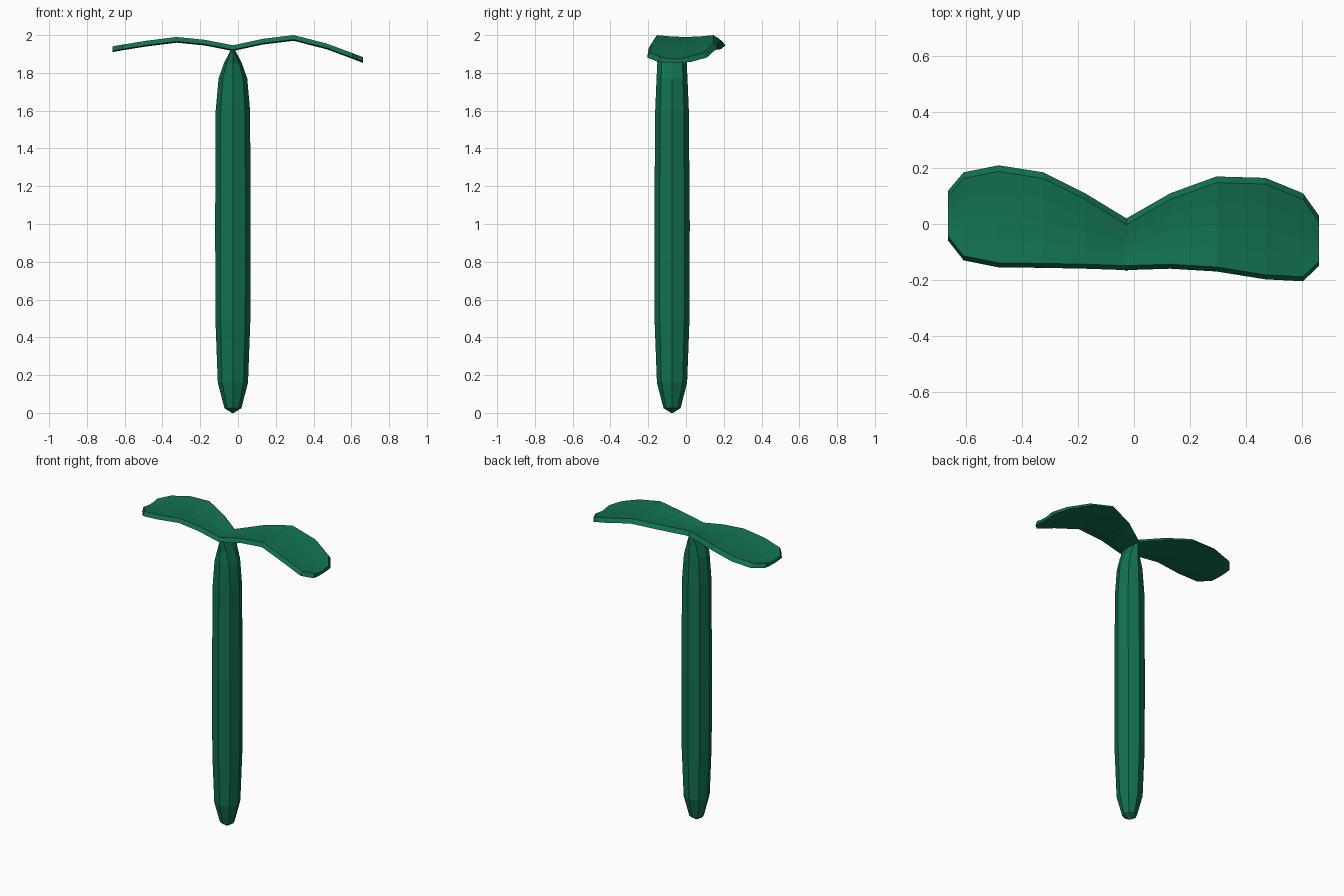
import bpy, bmesh, math

cube = bpy.data.objects.get("Cube")
if cube:
    bpy.data.objects.remove(cube, do_unlink=True)

green = bpy.data.materials.new("leaf_green")
green.use_nodes = True
colour = (0.006, 0.165, 0.08, 1)
green.diffuse_color = colour
green.node_tree.nodes["Principled BSDF"].inputs["Base Color"].default_value = colour

CX, CY = -0.027, -0.074  # stem axis


def loft(name, rings):
    """Skin a list of closed rings and cap both ends."""
    bm = bmesh.new()
    loops = [[bm.verts.new(p) for p in ring] for ring in rings]
    n = len(loops[0])
    for a, b in zip(loops, loops[1:]):
        for i in range(n):
            j = (i + 1) % n
            bm.faces.new((a[i], a[j], b[j], b[i]))
    bm.faces.new(loops[0])
    bm.faces.new(loops[-1])
    bmesh.ops.recalc_face_normals(bm, faces=bm.faces)
    mesh = bpy.data.meshes.new(name)
    bm.to_mesh(mesh)
    bm.free()
    mesh.materials.append(green)
    obj = bpy.data.objects.new(name, mesh)
    bpy.context.collection.objects.link(obj)
    return obj


# Stem: eight-sided, rounded at the foot and pinched to a ridge at the top
stem_profile = [  # z, x radius, y radius
    (0.0, 0.005, 0.005), (0.025, 0.045, 0.045), (0.16, 0.08, 0.08),
    (0.48, 0.092, 0.092), (1.0, 0.094, 0.094), (1.6, 0.091, 0.089),
    (1.77, 0.076, 0.082), (1.85, 0.048, 0.078), (1.92, 0.012, 0.082),
]
stem_rings = []
for z, rx, ry in stem_profile:
    ring = []
    for k in range(8):
        a = k * math.pi / 4
        ring.append((CX + rx * math.cos(a), CY + ry * math.sin(a), z))
    stem_rings.append(ring)
loft("stem", stem_rings)

# Leaf pair: arched blade with a shallow trough and bevelled rims
leaf_stations = [  # x, front y, back y, top z
    (-0.665, -0.06, 0.12, 1.94), (-0.61, -0.13, 0.185, 1.95),
    (-0.485, -0.155, 0.21, 1.97), (-0.325, -0.157, 0.185, 1.99),
    (-0.175, -0.16, 0.11, 1.975), (CX, -0.165, 0.02, 1.946),
    (0.13, -0.16, 0.11, 1.98), (0.295, -0.17, 0.17, 2.0),
    (0.47, -0.198, 0.165, 1.955), (0.605, -0.205, 0.11, 1.905),
    (0.662, -0.15, 0.03, 1.883),
]
ACROSS = 5
leaf_rings = []
for x, front, back, z in leaf_stations:
    top, under = [], []
    for i in range(ACROSS):
        t = i / (ACROSS - 1)
        dip = 0.01 * math.sin(math.pi * t)
        inner_front, inner_back = front + 0.016, back - 0.022
        top.append((x, inner_front + (inner_back - inner_front) * t, z - dip))
        under.append((x, front + (back - front) * t, z - 0.024 - dip * 0.6))
    leaf_rings.append(top + under[::-1])
loft("leaf_pair", leaf_rings)
